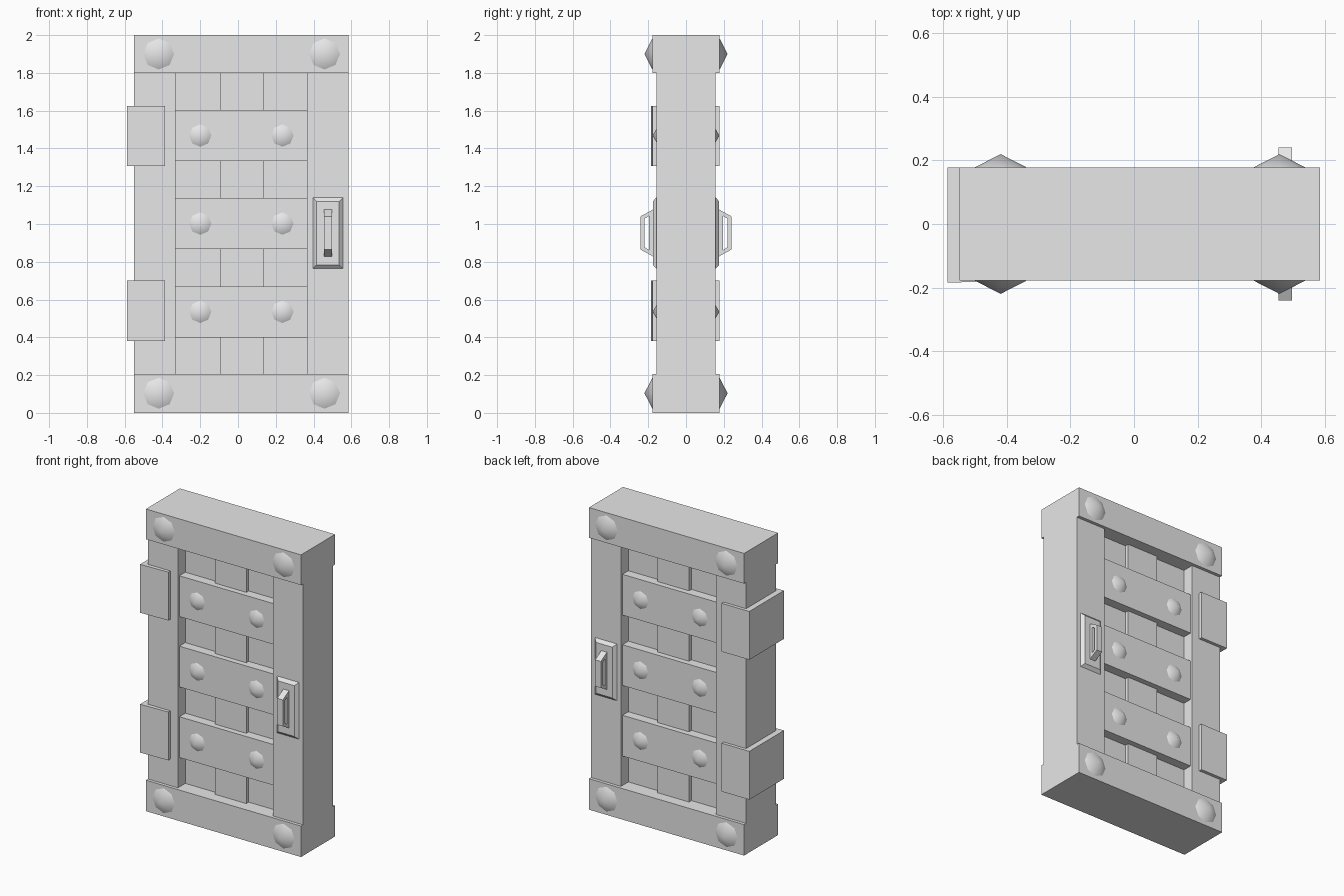
import bpy, bmesh, math
from mathutils import Matrix

cube = bpy.data.objects.get("Cube")
if cube:
    bpy.data.objects.remove(cube, do_unlink=True)

GREY = (0.8, 0.8, 0.8, 1)
grey = bpy.data.materials.new("plain grey")
grey.use_nodes = True
grey.diffuse_color = GREY
grey.node_tree.nodes["Principled BSDF"].inputs["Base Color"].default_value = GREY


def finish(name, bm):
    bmesh.ops.recalc_face_normals(bm, faces=bm.faces)
    mesh = bpy.data.meshes.new(name)
    bm.to_mesh(mesh)
    bm.free()
    mesh.materials.append(grey)
    obj = bpy.data.objects.new(name, mesh)
    bpy.context.collection.objects.link(obj)
    return obj


def loft(name, loops, ring=False):
    """Skin a row of loops; cap the ends, or join them into a ring."""
    bm = bmesh.new()
    rows = [[bm.verts.new(p) for p in loop] for loop in loops]
    pairs = list(zip(rows, rows[1:]))
    if ring:
        pairs.append((rows[-1], rows[0]))
    else:
        bm.faces.new(rows[0])
        bm.faces.new(rows[-1])
    for a, b in pairs:
        for i in range(len(a)):
            j = (i + 1) % len(a)
            bm.faces.new((a[i], a[j], b[j], b[i]))
    return finish(name, bm)


def rect(x0, x1, z0, z1, y):
    return [(x0, y, z0), (x1, y, z0), (x1, y, z1), (x0, y, z1)]


def box(name, x0, x1, z0, z1, half_depth):
    return loft(name, [rect(x0, x1, z0, z1, s * half_depth) for s in (-1, 1)])


def stud(name, x, z, radius, base, tip, side):
    """Low smooth cone pointing out of the front (-1) or back (1)."""
    bm = bmesh.new()
    bmesh.ops.create_cone(bm, cap_ends=False, segments=8, radius1=radius,
                          radius2=0, depth=tip - base)
    bmesh.ops.remove_doubles(bm, verts=bm.verts, dist=0.0001)
    turn = Matrix.Rotation(-side * math.pi / 2, 4, 'X')
    move = Matrix.Translation((x, side * (base + tip) / 2, z))
    bmesh.ops.transform(bm, matrix=move @ turn, verts=bm.verts)
    for f in bm.faces:
        f.smooth = True
    return finish(name, bm)


LEFT, RIGHT = -0.55, 0.586          # outer edges of the door
IN_L, IN_R = -0.33, 0.366           # inner edges of the stiles
RAIL, STILE, BAR = 0.178, 0.157, 0.142   # half depths

# Frame
box("bottom_rail", LEFT, RIGHT, 0, 0.205, RAIL)
box("top_rail", LEFT, RIGHT, 1.8, 2, RAIL)
box("hinge_stile", LEFT, IN_L, 0.205, 1.8, STILE)
box("latch_stile", IN_R, RIGHT, 0.205, 1.8, STILE)

# Upright planks, the middle one a little proud
box("plank_right", IN_L, -0.096, 0.205, 1.8, 0.08)
box("plank_middle", -0.096, 0.134, 0.205, 1.8, 0.105)
box("plank_left", 0.134, IN_R, 0.205, 1.8, 0.08)

# Cross bars with small studs
for i, z in enumerate((0.535, 1.002, 1.468)):
    box(f"cross_bar_{i}", IN_L, IN_R, z - 0.135, z + 0.135, BAR)
    for x in (-0.2, 0.235):
        for side in (-1, 1):
            stud("small_stud", x, z, 0.059, BAR, 0.177, side)

# Large corner studs
for x in (-0.42, 0.458):
    for z in (0.104, 1.9):
        for side in (-1, 1):
            stud("corner_stud", x, z, 0.082, RAIL, 0.22, side)

# Hinge blocks wrapped round the edge, front face slightly tapered
for name, z0, z1 in (("lower_hinge", 0.38, 0.7), ("upper_hinge", 1.306, 1.626)):
    loft(name, [[(-0.588, -0.185, z), (-0.386, -0.178, z),
                 (-0.386, 0.178, z), (-0.588, 0.178, z)] for z in (z0, z1)])

# Chamfered handle plate and closed pull on each side
for label, s in (("front", -1), ("back", 1)):
    loft(f"{label}_handle_plate",
         [rect(0.396, 0.556, 0.764, 1.14, s * STILE),
          rect(0.416, 0.536, 0.784, 1.12, s * 0.176)])
    outer = [(0.174, 0.828), (0.241, 0.865), (0.241, 1.04), (0.174, 1.077)]
    inner = [(0.195, 0.862), (0.22, 0.877), (0.22, 1.028), (0.195, 1.043)]
    loft(f"{label}_handle",
         [[(x, s * y, z) for y, z in shape]
          for shape, x in ((outer, 0.455), (outer, 0.497),
                           (inner, 0.497), (inner, 0.455))], ring=True)
